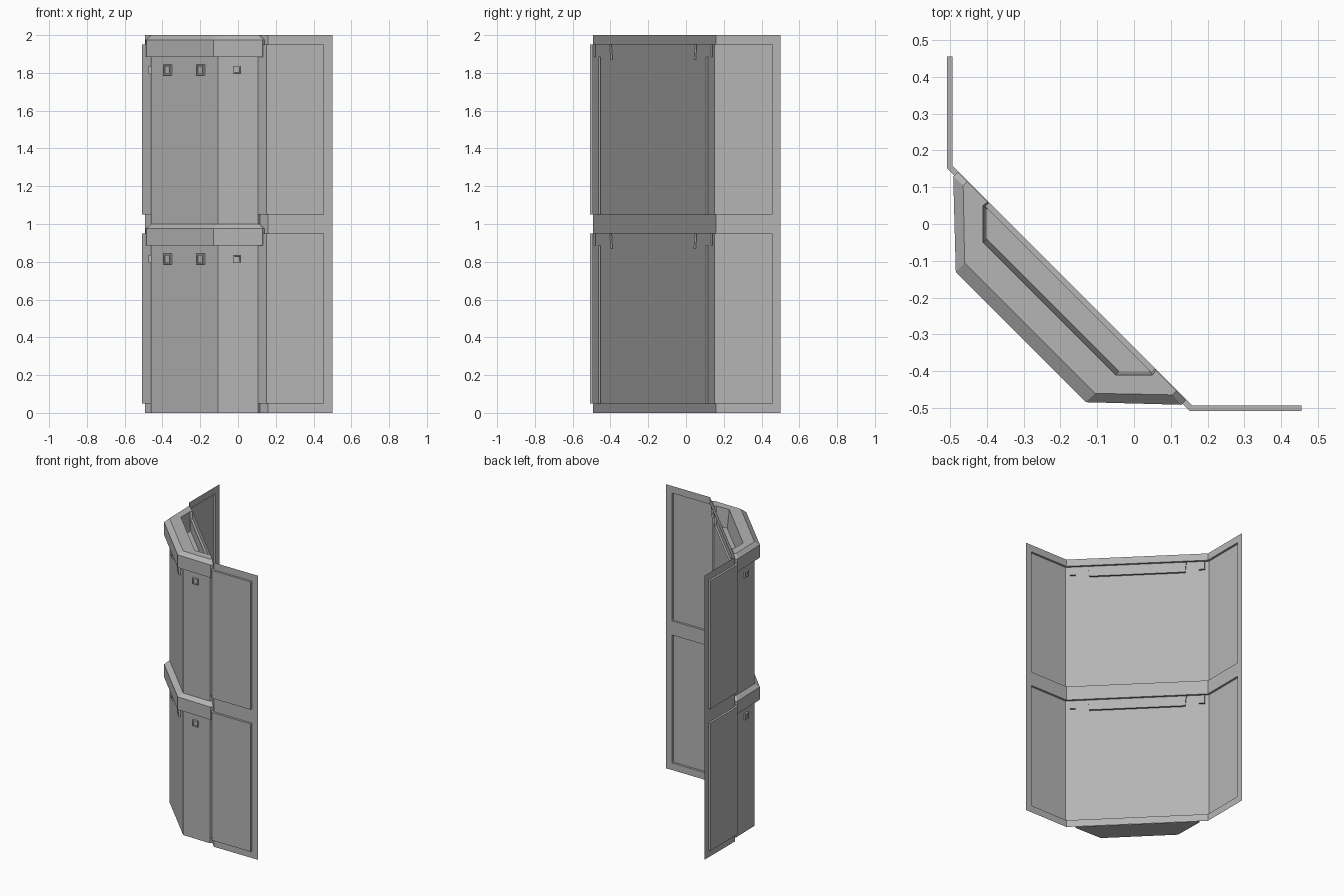
import bpy
import bmesh
from mathutils import Vector

cube = bpy.data.objects.get("Cube")
if cube:
    bpy.data.objects.remove(cube)

grey = bpy.data.materials.new("plain_grey")
grey.use_nodes = True
colour = (0.46, 0.46, 0.46, 1)
grey.diffuse_color = colour
grey.node_tree.nodes["Principled BSDF"].inputs["Base Color"].default_value = colour


def finish(bm, name):
    bmesh.ops.remove_doubles(bm, verts=bm.verts, dist=0.0002)
    bmesh.ops.recalc_face_normals(bm, faces=bm.faces)
    mesh = bpy.data.meshes.new(name)
    bm.to_mesh(mesh)
    bm.free()
    mesh.materials.append(grey)
    bpy.context.collection.objects.link(bpy.data.objects.new(name, mesh))


def face(bm, points):
    return bm.faces.new([bm.verts.new(p) for p in points])


def mirrored(half):
    """Complete a plan outline by reflecting it across the x = y diagonal."""
    return half + [(y, x) for x, y in reversed(half)]


# Folded wall sheet with two outward-pressed panels
frame = mirrored([(0.5, -0.493), (0.455, -0.493), (0.158, -0.493)])
pressed = mirrored([(0.5, -0.508), (0.455, -0.508), (0.152, -0.508)])
rows = [0, 0.05, 0.95, 1.05, 1.95, 2]


def at(path, c, r):
    return (*path[c], rows[r])


bm = bmesh.new()
for r in range(5):
    for c in range(5):
        panel = r in (1, 3) and 1 <= c <= 3
        path = pressed if panel else frame
        face(bm, [at(path, c, r), at(path, c + 1, r),
                  at(path, c + 1, r + 1), at(path, c, r + 1)])
        if panel:
            # Step between the frame and the pressed panel
            for k in (r, r + 1):
                face(bm, [at(frame, c, k), at(frame, c + 1, k),
                          at(pressed, c + 1, k), at(pressed, c, k)])
            for k in {1: [1], 3: [4]}.get(c, []):
                face(bm, [at(frame, k, r), at(pressed, k, r),
                          at(pressed, k, r + 1), at(frame, k, r + 1)])
finish(bm, "wall_sheet")

# Plan outlines of the bay, each from the wall to the diagonal face
body = mirrored([(0.116, -0.453), (0.105, -0.464), (-0.105, -0.46)])
collar = mirrored([(0.141, -0.478), (0.129, -0.491), (-0.131, -0.484)])
tray_top = mirrored([(0.06, -0.397), (0.05, -0.41), (-0.05, -0.41)])
tray_floor = mirrored([(0.052, -0.389), (0.041, -0.4), (-0.041, -0.4)])


def bay(name, base):
    """Body, collar with sloped top, and sunken tray as one lofted shell."""
    profile = [(body, 0), (body, 0.885), (collar, 0.885), (collar, 0.975),
               (body, 1), (tray_top, 1), (tray_floor, 0.87)]
    loops = [[(x, y, base + z) for x, y in outline] for outline, z in profile]
    bm = bmesh.new()
    for low, high in zip(loops, loops[1:]):
        for i in range(5):
            face(bm, [low[i], low[i + 1], high[i + 1], high[i]])
    face(bm, loops[0])
    face(bm, loops[-1])
    finish(bm, name)


def stud(name, centre, normal, size):
    """Square stud with tapered sides and a sunken middle."""
    n = Vector(normal).normalized()
    up = Vector((0, 0, 1))
    side = up.cross(n)
    loops = []
    for scale, out in ((1, -0.004), (0.9, 0.012), (0.65, 0.012), (0.6, 0.006)):
        h = size * scale / 2
        loops.append([Vector(centre) + n * out + side * h * a + up * h * b
                      for a, b in ((-1, -1), (1, -1), (1, 1), (-1, 1))])
    bm = bmesh.new()
    for low, high in zip(loops, loops[1:]):
        for i in range(4):
            j = (i + 1) % 4
            face(bm, [low[i], low[j], high[j], high[i]])
    face(bm, loops[-1])
    finish(bm, name)


for level, base in (("lower", 0), ("upper", 1)):
    bay(level + "_bay", base)
    z = base + 0.815
    stud(level + "_front_stud", (-0.005, -0.462, z), (0, -1, 0), 0.045)
    stud(level + "_side_stud", (-0.462, -0.005, z), (-1, 0, 0), 0.045)
    for label, x in (("inner", -0.195), ("outer", -0.37)):
        stud(level + "_" + label + "_diagonal_stud",
             (x, -0.565 - x, z), (-1, -1, 0), 0.06)
